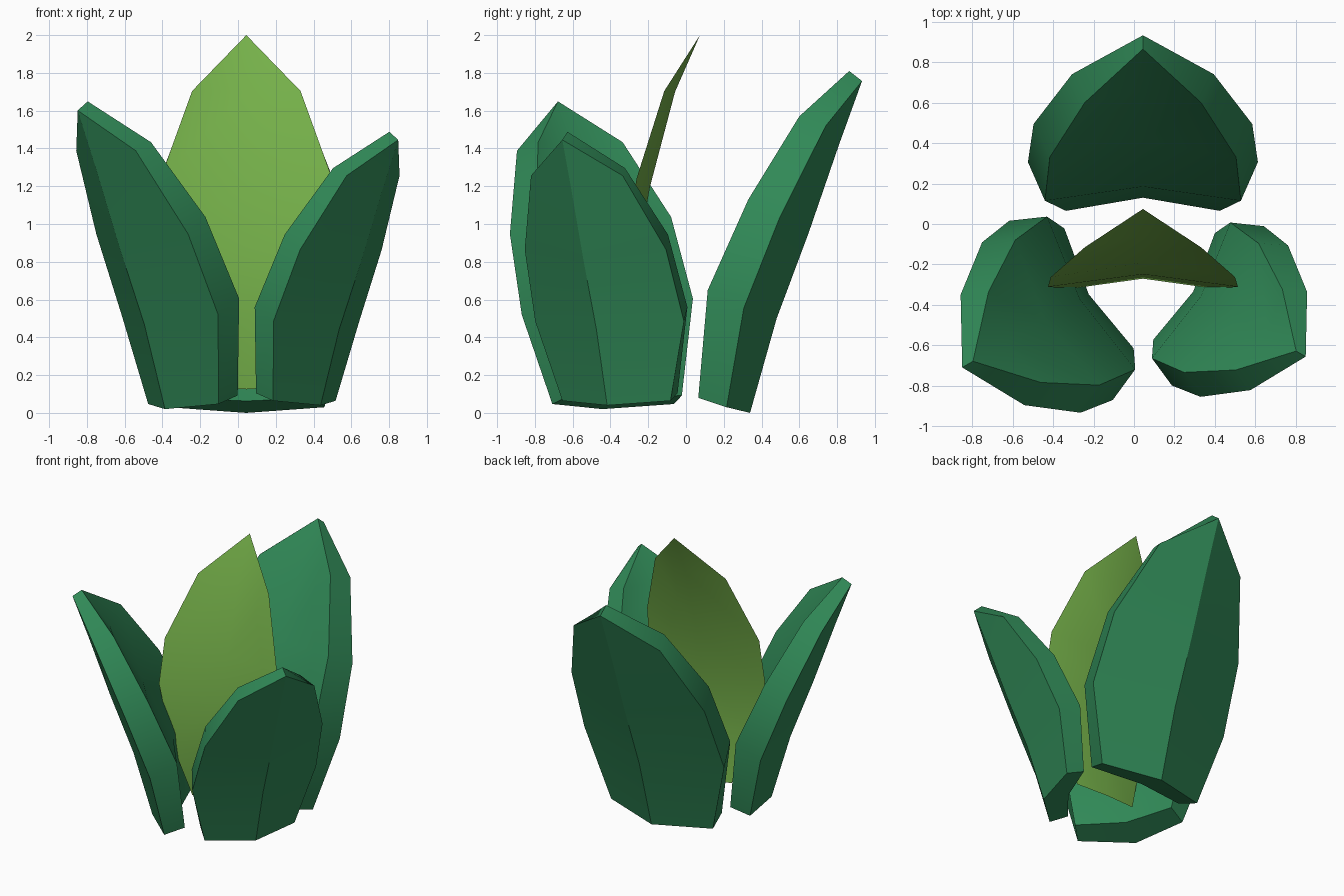
import bpy
import bmesh
import math
from mathutils import Matrix, Vector

if "Cube" in bpy.data.objects:
    bpy.data.objects.remove(bpy.data.objects["Cube"])

AXIS_X = 0.044   # the leaf midrib line


def material(name, rgb):
    m = bpy.data.materials.new(name)
    m.diffuse_color = (*rgb, 1)
    m.use_nodes = True
    m.node_tree.nodes["Principled BSDF"].inputs["Base Color"].default_value = m.diffuse_color
    return m


dark_green = material("dark_green", (0.030, 0.250, 0.095))
light_green = material("light_green", (0.180, 0.440, 0.068))


def finish(bm, name, mat):
    mesh = bpy.data.meshes.new(name)
    bm.to_mesh(mesh)
    bm.free()
    mesh.materials.append(mat)
    ob = bpy.data.objects.new(name, mesh)
    bpy.context.collection.objects.link(ob)
    bpy.ops.object.select_all(action='DESELECT')
    ob.select_set(True)
    bpy.context.view_layer.objects.active = ob
    bpy.ops.object.shade_smooth_by_angle(angle=math.radians(30))
    return ob


# Thick leaf: per row (half width, y, z) of the rim and (y, z) of the midrib
INNER = [((.38, .065, .08), (.13, .063)), ((.484, .115, .65), (.185, .63)),
         ((.46, .33, 1.13), (.41, 1.09)), ((.287, .60, 1.57), (.655, 1.53))]
OUTER = [((.413, .215, .03), (.339, .0)), ((.568, .306, .555), (.48, .50)),
         ((.54, .494, 1.03), (.65, .955)), ((.35, .74, 1.52), (.81, 1.42))]
INNER_TIP, OUTER_TIP = (.864, 1.81), (.932, 1.757)


def row_points(row):
    (w, y, z), (sy, sz) = row
    return [(AXIS_X - w, y, z), (AXIS_X, sy, sz), (AXIS_X + w, y, z)]


def thick_leaf(name, centre, angle, size):
    bm = bmesh.new()
    rings = []
    for inner, outer in zip(INNER, OUTER):
        pts = row_points(inner) + row_points(outer)[::-1]
        rings.append([bm.verts.new(p) for p in pts])
    for a, b in zip(rings, rings[1:]):
        for i in range(6):
            j = (i + 1) % 6
            bm.faces.new((a[i], a[j], b[j], b[i]))
    # tip and bottom
    ti = bm.verts.new((AXIS_X, *INNER_TIP))
    to = bm.verts.new((AXIS_X, *OUTER_TIP))
    r = rings[-1]
    for i, j, t in ((0, 1, ti), (1, 2, ti), (3, 4, to), (4, 5, to)):
        bm.faces.new((r[i], r[j], t))
    bm.faces.new((r[2], r[3], to, ti))
    bm.faces.new((r[5], r[0], ti, to))
    b = rings[0]
    bm.faces.new((b[0], b[5], b[4], b[1]))
    bm.faces.new((b[1], b[4], b[3], b[2]))
    bmesh.ops.recalc_face_normals(bm, faces=bm.faces)
    # place around the plant
    m = (Matrix.Translation(Vector((*centre, .2)))
         @ Matrix.Rotation(math.radians(angle), 4, 'Z') @ Matrix.Scale(size, 4)
         @ Matrix.Translation(Vector((-AXIS_X, -.2, -.2))))
    bm.transform(m)
    return finish(bm, name, dark_green)


thick_leaf("back_leaf", (AXIS_X, .2), 0, 1.0)
thick_leaf("left_leaf", (-.278, -.379), 120, 0.9)
thick_leaf("right_leaf", (.341, -.362), 240, 0.8)

# Thin light leaf in the middle, a single folded sheet
SHEET = [((.24, -.25, .14), (-.22, .125)), ((.36, -.32, .52), (-.27, .50)),
         ((.469, -.31, .92), (-.248, .88)), ((.455, -.262, 1.24), (-.19, 1.20)),
         ((.287, -.115, 1.704), (-.058, 1.70))]
bm = bmesh.new()
rows = [[bm.verts.new(p) for p in row_points(r)] for r in SHEET]
for a, b in zip(rows, rows[1:]):
    for i in range(2):
        bm.faces.new((a[i], a[i + 1], b[i + 1], b[i]))
tip = bm.verts.new((AXIS_X, .074, 2.0))
for i in range(2):
    bm.faces.new((rows[-1][i], rows[-1][i + 1], tip))
finish(bm, "centre_leaf", light_green)
